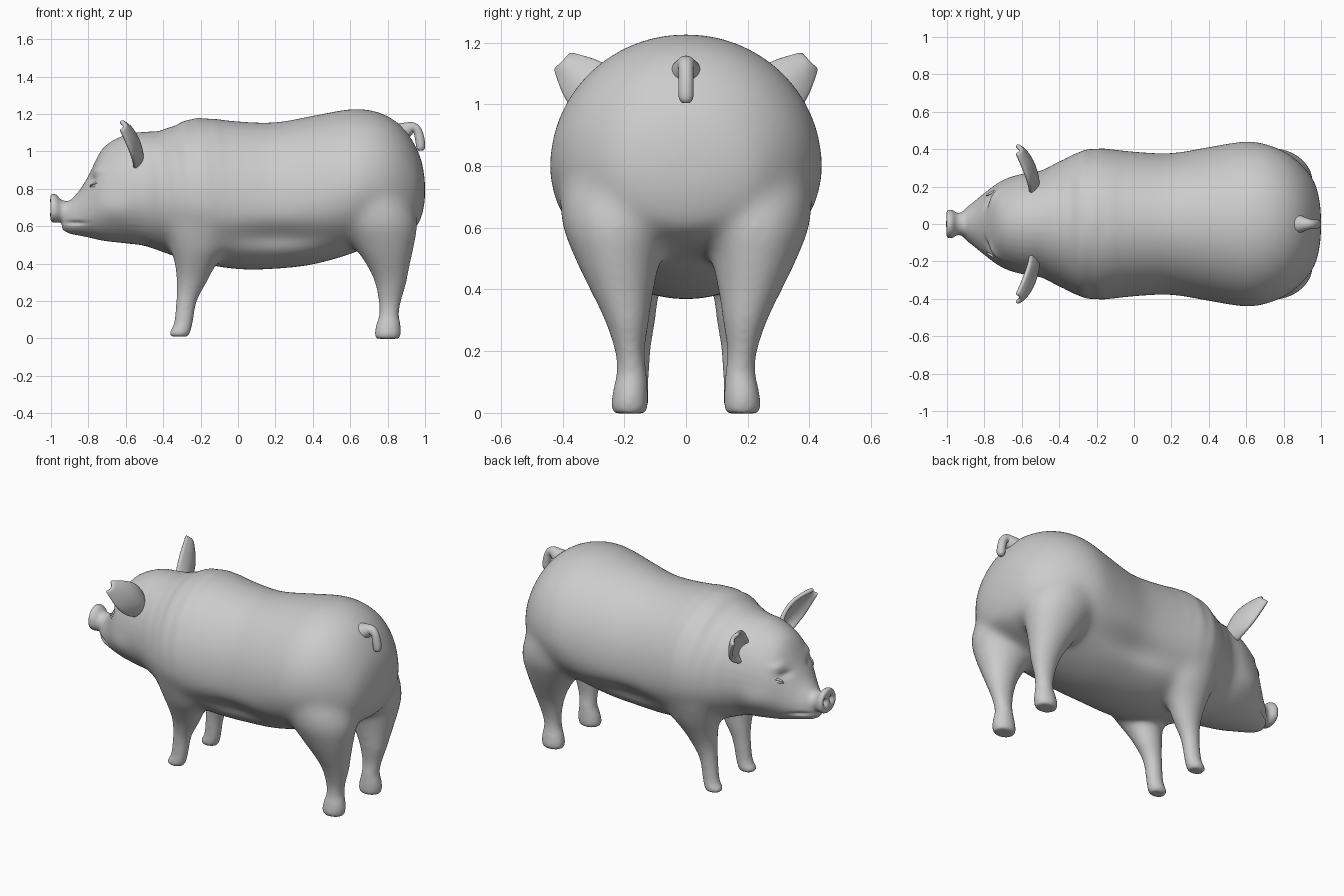
import bpy, bmesh, math
from mathutils import Vector

default = bpy.data.objects.get("Cube")
if default:
    bpy.data.objects.remove(default)

skin = bpy.data.materials.new("grey skin")
skin.use_nodes = True
skin.diffuse_color = (0.6, 0.6, 0.6, 1)
skin.node_tree.nodes["Principled BSDF"].inputs["Base Color"].default_value = (0.6, 0.6, 0.6, 1)


def finish(name, bm):
    bmesh.ops.recalc_face_normals(bm, faces=bm.faces)
    mesh = bpy.data.meshes.new(name)
    bm.to_mesh(mesh)
    bm.free()
    mesh.materials.append(skin)
    mesh.shade_smooth()
    obj = bpy.data.objects.new(name, mesh)
    bpy.context.collection.objects.link(obj)
    return obj


def apply_modifiers(obj):
    bpy.context.view_layer.update()
    graph = bpy.context.evaluated_depsgraph_get()
    mesh = bpy.data.meshes.new_from_object(obj.evaluated_get(graph))
    obj.modifiers.clear()
    obj.data = mesh
    mesh.shade_smooth()


def spline(rows, steps=5):
    """Catmull-Rom through rows of section values."""
    rows = [Vector(r) for r in rows]
    out = []
    for i in range(len(rows) - 1):
        a, b = rows[max(i - 1, 0)], rows[i]
        c, d = rows[i + 1], rows[min(i + 2, len(rows) - 1)]
        for s in range(steps):
            t = s / steps
            out.append(b + (c - a) * (t / 2) + (a * 2 - b * 5 + c * 4 - d) * (t * t / 2)
                       + (b * 3 - a - c * 3 + d) * (t ** 3 / 2))
    return out + [rows[-1]]


def loft(bm, rings):
    """Skin a list of closed point rings and cap both ends."""
    loops = [[bm.verts.new(p) for p in ring] for ring in rings]
    n = len(loops[0])
    for a, b in zip(loops, loops[1:]):
        for i in range(n):
            bm.faces.new((a[i], a[(i + 1) % n], b[(i + 1) % n], b[i]))
    bm.faces.new(loops[0])
    bm.faces.new(loops[-1])


circle = [(math.cos(k * math.tau / 40), math.sin(k * math.tau / 40)) for k in range(40)]


def along_x(bm, rows):
    """Rows: x, top, bottom, half width."""
    rings = []
    for x, top, bot, w in spline(rows):
        mid = bot + 0.44 * (top - bot)
        rings.append([(x, w * c, mid + s * (top - mid if s > 0 else mid - bot))
                      for c, s in circle])
    loft(bm, rings)


def along_z(bm, rows, side):
    """Rows: z, x min, x max, inner y, outer y."""
    rings = []
    for z, x0, x1, y0, y1 in spline(rows):
        rings.append([((x0 + x1) / 2 + c * (x1 - x0) / 2,
                       side * ((y0 + y1) / 2 + s * (y1 - y0) / 2), z) for c, s in circle])
    loft(bm, rings)


# Trunk, neck and head in one loft
trunk = [
    (-.94, .68, .58, .04), (-.9, .735, .56, .085), (-.85, .79, .55, .125),
    (-.8, .87, .54, .165), (-.72, 1.02, .522, .22), (-.6, 1.09, .508, .265),
    (-.5, 1.105, .495, .285), (-.4, 1.115, .46, .335), (-.3, 1.16, .425, .385),
    (-.2, 1.182, .4, .408), (0, 1.162, .37, .388), (.2, 1.157, .372, .38),
    (.4, 1.192, .395, .413), (.6, 1.228, .45, .444), (.72, 1.22, .5, .425),
    (.82, 1.18, .53, .38), (.9, 1.11, .56, .315), (.96, 1.01, .6, .24),
    (.985, .94, .66, .17), (1, .85, .73, .08),
]
snout = [
    (-1.004, .755, .64, .055), (-1, .776, .621, .077), (-.97, .77, .618, .077),
    (-.945, .742, .625, .06), (-.9, .735, .62, .07), (-.84, .75, .62, .09),
]
hind_leg = [
    (-.002, .74, .86, .132, .232), (.02, .73, .87, .124, .242), (.07, .738, .87, .124, .237),
    (.13, .755, .86, .128, .225), (.2, .752, .872, .134, .23), (.3, .732, .9, .12, .263),
    (.4, .682, .922, .103, .313), (.5, .61, .945, .08, .362), (.62, .53, .96, .045, .405),
    (.76, .51, .91, .05, .4), (.92, .54, .82, .1, .32),
]
front_leg = [
    (.01, -.358, -.268, .13, .207), (.03, -.368, -.256, .12, .216), (.08, -.343, -.243, .122, .21),
    (.2, -.33, -.22, .115, .213), (.3, -.328, -.168, .1, .238), (.4, -.34, -.11, .085, .288),
    (.5, -.37, -.03, .07, .34), (.64, -.4, .04, .08, .38), (.8, -.33, -.02, .12, .36),
]
bm = bmesh.new()
along_x(bm, trunk)
along_x(bm, snout)
for side in (-1, 1):
    along_z(bm, hind_leg, side)
    along_z(bm, front_leg, side)
body = finish("body", bm)

# Fuse the lofts into a single soft skin
fuse = body.modifiers.new("fuse", 'REMESH')
fuse.mode = 'VOXEL'
fuse.voxel_size = 0.01
soften = body.modifiers.new("soften", 'SMOOTH')
soften.factor = 0.5
soften.iterations = 12
apply_modifiers(body)

# Melt the shoulders and thighs into the trunk, keeping head and hooves crisp
blend = body.vertex_groups.new(name="blend")
for v in body.data.vertices:
    weight = min(1, (v.co.z - .3) * 5, (v.co.x + .5) * 6)
    if weight > 0:
        blend.add([v.index], weight, 'REPLACE')
melt = body.modifiers.new("melt", 'SMOOTH')
melt.vertex_group = "blend"
melt.factor = 0.5
melt.iterations = 110
apply_modifiers(body)


def push(center, radii, move):
    """Soft sculpt stroke, mirrored across the middle."""
    for side in (-1, 1):
        for v in body.data.vertices:
            d = [(v.co[i] * (side if i == 1 else 1) - center[i]) / radii[i] for i in range(3)]
            q = sum(e * e for e in d)
            if q < 6:
                v.co += Vector((move[0], move[1] * side, move[2])) * math.exp(-q)


# Nostrils, mouth line, eye sockets, brows, cheeks, flank hollow
push((-1, .03, .7), (.04, .014, .02), (.04, 0, 0))
push((-.87, .1, .618), (.06, .06, .009), (.008, -.012, 0))
push((-.79, .14, .85), (.03, .06, .02), (.01, -.012, 0))
push((-.76, .16, .9), (.04, .06, .025), (-.008, .008, .003))
push((-.66, .24, .68), (.09, .08, .08), (0, .012, 0))
push((.22, .34, .54), (.26, .12, .07), (0, -.035, 0))

# Neck folds, slanted and uneven
for v in body.data.vertices:
    fade = math.exp(-((v.co.x + .3) / .17) ** 2) * max(0, min(1, (v.co.z - .55) * 3))
    slant = v.co.x + .12 * v.co.z
    wave = .0014 * fade * (math.sin(slant * 70) + math.sin(slant * 43 + abs(v.co.y) * 9))
    v.co.y += wave * max(-1, min(1, v.co.y * 5))
    v.co.z += wave * max(0, v.co.z - .8) * 3

# Closed eyes: two slim lids on each side
bm = bmesh.new()
for side in (-1, 1):
    hit, spot, normal, face = body.closest_point_on_mesh(Vector((-.84, side * .22, .86)))
    for lift in (-.007, .007):
        made = bmesh.ops.create_uvsphere(bm, u_segments=16, v_segments=10, radius=1)
        for v in made["verts"]:
            c = v.co.copy()
            v.co = spot + Vector((c.x * .028, side * (c.y * .007 + c.x * .016),
                                  c.z * .006 + c.x * .01 + lift * (1 - c.x * c.x * .7)))
finish("eyelids", bm)

# Ears: cupped leaves, root to tip
bm = bmesh.new()
across, length = 12, 14
for side in (-1, 1):
    grid = []
    for i in range(length + 1):
        t = i / length
        mid = Vector((-.515 - .095 * t * t, .2 + .2 * t, .955 + .185 * t))
        half = .062 - .03 * t + .045 * math.sin(math.pi * t)
        row = []
        for j in range(across + 1):
            s = j / across * 2 - 1
            p = mid + Vector((-.045 * s * s * (1 - .5 * t), -.7 * half * s, .7 * half * s))
            row.append(bm.verts.new((p.x, p.y * side, p.z)))
        grid.append(row)
    for i in range(length):
        for j in range(across):
            quad = (grid[i][j], grid[i][j + 1], grid[i + 1][j + 1], grid[i + 1][j])
            bm.faces.new(quad)
ears = finish("ears", bm)
thick = ears.modifiers.new("thickness", 'SOLIDIFY')
thick.thickness = 0.024
thick.offset = 0
round_off = ears.modifiers.new("rounding", 'SUBSURF')
round_off.levels = round_off.render_levels = 1

# Tail: hooked tapering tube
bm = bmesh.new()
path = [(.85, 1.09, .06), (.9, 1.115, .042), (.935, 1.128, .028), (.96, 1.108, .024),
        (.973, 1.06, .025), (.977, 1.02, .023), (.978, 1.004, .012)]
pts = spline(path)
rings = []
for i, p in enumerate(pts):
    d = pts[min(i + 1, len(pts) - 1)] - pts[max(i - 1, 0)]
    out = Vector((-d.y, d.x)).normalized()
    rings.append([(p.x + out.x * p.z * c, p.z * s, p.y + out.y * p.z * c) for c, s in circle])
loft(bm, rings)
finish("tail", bm)
